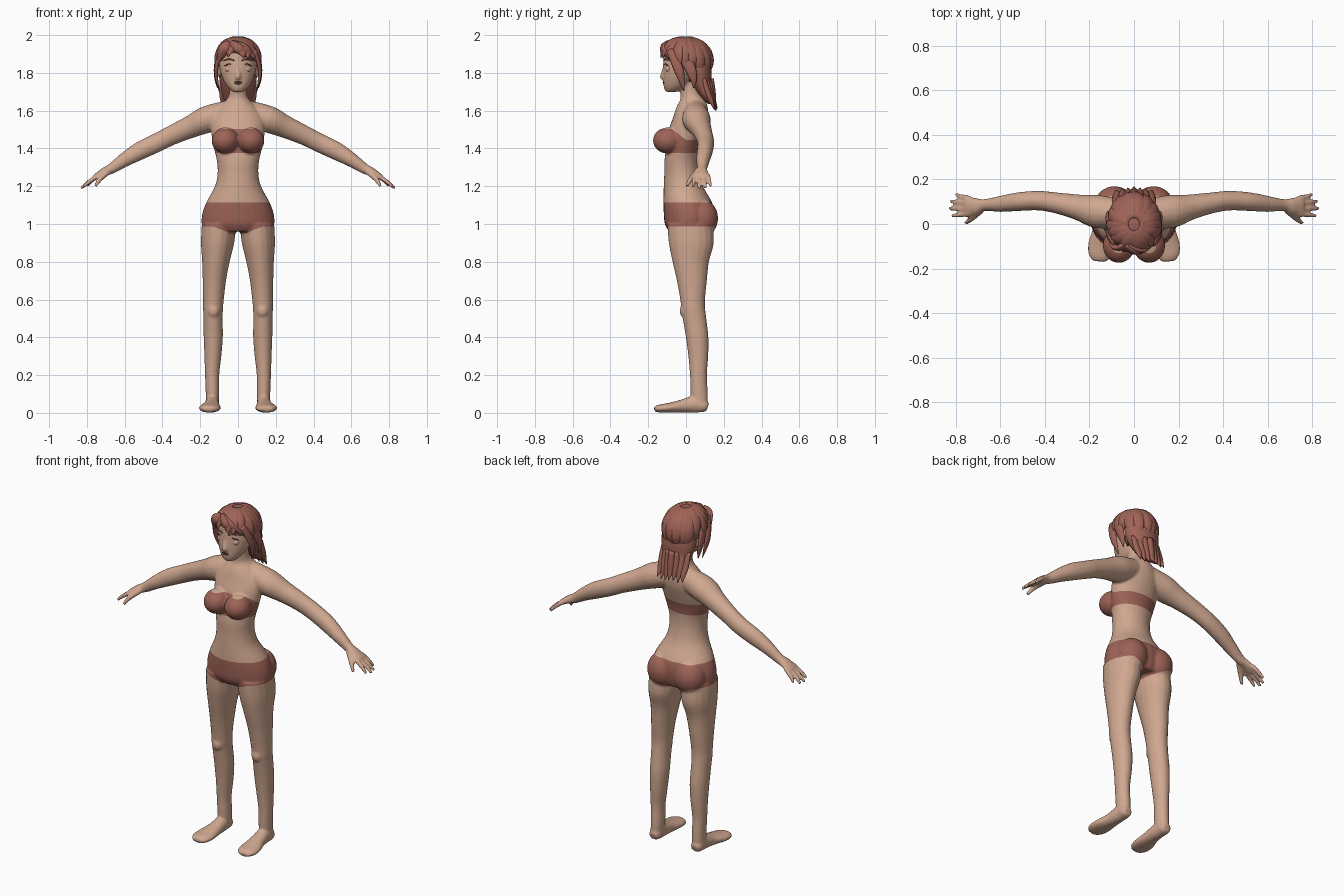
import bpy, bmesh, math, random
from mathutils import Vector, Matrix
random.seed(4)


def material(name, rgb):
    m = bpy.data.materials.new(name)
    m.diffuse_color = (*rgb, 1)
    return m


SKIN = material("skin", (0.63, 0.39, 0.28))
HAIR = material("auburn hair", (0.35, 0.125, 0.095))
FABRIC = material("rust fabric", (0.34, 0.125, 0.095))
DARK = material("dark line", (0.07, 0.03, 0.025))


def tube(bm, secs, ref=(1, 0, 0), flat=False, steps=4, n=18, mirror=False):
    """Smooth loft through sections (x, y, z, width radius, other radius)."""
    S = [Vector(s) for s in secs]
    path = []
    for i in range(len(S) - 1):
        a, b = S[max(i - 1, 0)], S[i]
        c, d = S[i + 1], S[min(i + 2, len(S) - 1)]
        for k in range(steps):
            t = k / steps
            path.append(b + (c - a) * (t / 2) + (a * 2 - b * 5 + c * 4 - d) * (t * t / 2)
                        + (b * 3 - a - c * 3 + d) * (t ** 3 / 2))
    path.append(S[-1])
    for sx in (1, -1) if mirror else (1,):
        rings = []
        for i, p in enumerate(path):
            q0, q1 = path[max(i - 1, 0)], path[min(i + 1, len(path) - 1)]
            t = Vector((0, 0, 1)) if flat else Vector(q1[:3]) - Vector(q0[:3])
            t.normalize()
            u = Vector(ref) - t * t.dot(Vector(ref))
            u.normalize()
            v = t.cross(u)
            ring = []
            for k in range(n):
                a = 2 * math.pi * k / n
                co = Vector(p[:3]) + u * (p[3] * math.cos(a)) + v * (p[4] * math.sin(a))
                ring.append(bm.verts.new((co.x * sx, co.y, co.z)))
            rings.append(ring)
        for r, s in zip(rings, rings[1:]):
            for k in range(n):
                bm.faces.new((r[k], r[(k + 1) % n], s[(k + 1) % n], s[k]))
        bm.faces.new(rings[0])
        bm.faces.new(rings[-1])


def ball(bm, c, r, mirror=False):
    for sx in (1, -1) if mirror else (1,):
        mat = Matrix.Translation((c[0] * sx, c[1], c[2])) @ Matrix.Diagonal((*r, 1))
        bmesh.ops.create_uvsphere(bm, u_segments=24, v_segments=16, radius=1, matrix=mat)


def finish(bm, name, *mats):
    bmesh.ops.recalc_face_normals(bm, faces=bm.faces)
    for f in bm.faces:
        f.smooth = True
    me = bpy.data.meshes.new(name)
    bm.to_mesh(me)
    bm.free()
    for m in mats:
        me.materials.append(m)
    ob = bpy.data.objects.new(name, me)
    bpy.context.collection.objects.link(ob)
    return ob


# ---------- body masses, fused into one skin ----------
bm = bmesh.new()
# torso and neck: z, half width, front y, back y
torso = [(.96, .165, -.09, .13), (1.0, .192, -.112, .145), (1.06, .188, -.118, .15),
         (1.12, .165, -.12, .135), (1.2, .122, -.118, .09), (1.27, .108, -.115, .07),
         (1.34, .113, -.114, .065), (1.42, .132, -.1, .075), (1.5, .143, -.09, .1),
         (1.56, .14, -.07, .115), (1.62, .1, -.05, .115), (1.66, .06, -.03, .098),
         (1.7, .046, -.03, .07), (1.78, .046, -.03, .07)]
tube(bm, [(0, (f + b) / 2, z, w, (b - f) / 2) for z, w, f, b in torso], flat=True, n=28)
ball(bm, (.068, -.097, 1.442), (.072, .078, .069), True)
ball(bm, (.088, .085, 1.03), (.09, .085, .1), True)
# legs
tube(bm, [(.1, .02, 1.0, .092, .12), (.108, .028, .9, .088, .12), (.117, .025, .8, .073, .097),
          (.125, .031, .7, .062, .08), (.13, .035, .6, .055, .066), (.132, .038, .55, .053, .064),
          (.132, .045, .5, .051, .063), (.131, .059, .4, .051, .06), (.133, .065, .3, .045, .053),
          (.137, .066, .2, .038, .045), (.135, .07, .1, .036, .046), (.137, .075, .03, .034, .04)],
     flat=True, mirror=True)
ball(bm, (.13, .0, .54), (.034, .034, .04), True)
# feet
tube(bm, [(.137, .115, .03, .024, .022), (.137, .095, .036, .034, .034), (.137, .05, .046, .037, .046),
          (.14, -.02, .036, .044, .035), (.148, -.09, .027, .058, .026), (.152, -.14, .023, .053, .021),
          (.154, -.168, .02, .03, .013)], mirror=True)
# arms and palms
tube(bm, [(.05, .05, 1.59, .06, .065), (.16, .055, 1.555, .075, .072), (.25, .075, 1.515, .058, .06),
          (.35, .095, 1.47, .047, .052), (.43, .105, 1.43, .044, .05), (.52, .1, 1.387, .042, .048),
          (.6, .09, 1.34, .036, .038), (.67, .085, 1.293, .027, .028), (.71, .08, 1.275, .038, .022),
          (.758, .08, 1.247, .045, .015)], ref=(0, 1, 0), mirror=True)
# fingers and thumb
for y0, y1, x1, z1 in ((.115, .132, .8, 1.2), (.092, .103, .825, 1.19),
                       (.068, .07, .832, 1.187), (.046, .035, .82, 1.195)):
    tube(bm, [(.735, y0, 1.26, .013, .013), ((.75 + x1) / 2, (y0 + y1) / 2, (1.258 + z1) / 2, .0115, .012),
              (x1, y1, z1, .008, .008)], ref=(0, 1, 0), n=10, mirror=True)
tube(bm, [(.69, .06, 1.275, .017, .017), (.73, .025, 1.238, .014, .014), (.755, .003, 1.2, .009, .009)],
     ref=(0, 1, 0), n=10, mirror=True)
# head, nose and ears
tube(bm, [(0, -.078, 1.7, .028, .03), (0, -.058, 1.725, .056, .06), (0, -.037, 1.77, .082, .084),
          (0, -.015, 1.82, .097, .107), (0, 0, 1.87, .1, .12), (0, 0, 1.92, .09, .115),
          (0, 0, 1.96, .06, .08)], flat=True, n=28)
tube(bm, [(0, -.113, 1.83, .009, .01), (0, -.122, 1.795, .011, .012), (0, -.126, 1.777, .014, .013),
          (0, -.115, 1.768, .01, .008)], n=12)
ball(bm, (.1, .03, 1.81), (.012, .024, .035), True)
raw = finish(bm, "body_masses", SKIN)
rm = raw.modifiers.new("fuse", 'REMESH')
rm.mode, rm.voxel_size = 'VOXEL', .0068
sm = raw.modifiers.new("soften", 'SMOOTH')
sm.factor, sm.iterations = .5, 5
dg = bpy.context.evaluated_depsgraph_get()
bm = bmesh.new()
bm.from_mesh(bpy.data.meshes.new_from_object(raw.evaluated_get(dg)))
bpy.data.objects.remove(raw)


# ---------- garments: cut the skin along the hems, then colour ----------
def cut(co, no):
    bmesh.ops.bisect_plane(bm, geom=bm.verts[:] + bm.edges[:] + bm.faces[:],
                           plane_co=co, plane_no=no, dist=1e-5)


for z in (1.375, 1.445, 1.503, 1.115, .988):
    cut((0, 0, z), (0, 0, 1))
cut((0, -.075, 1.503), (0, .058, .075))
for s in (1, -1):
    cut((0, 0, .935), (-.4 * s, 0, 1))
for f in bm.faces:
    x, y, z = f.calc_center_median()
    x = abs(x)
    band_top = min(1.503, max(1.445, 1.503 - (y + .075) * .058 / .075))
    band = 1.375 < z < band_top and x < .158 + max(0, -y) * .1
    shorts = min(.988, .935 + .4 * x) < z < 1.115
    f.material_index = 1 if band or shorts else 0
finish(bm, "body", SKIN, FABRIC)

# ---------- face details ----------
bm = bmesh.new()
ball(bm, (.045, -.089, 1.822), (.025, .021, .022), True)
finish(bm, "eyes", SKIN)
bm = bmesh.new()
tube(bm, [(.02, -.108, 1.836, .002, .002), (.045, -.11, 1.847, .003, .003), (.072, -.094, 1.838, .002, .002)],
     ref=(0, 0, 1), n=8, mirror=True)
finish(bm, "eyelashes", DARK)
bm = bmesh.new()
tube(bm, [(.018, -.117, 1.865, .003, .004), (.048, -.111, 1.873, .004, .004), (.078, -.083, 1.864, .002, .003)],
     ref=(0, 0, 1), n=8, mirror=True)
ball(bm, (0, -.117, 1.744), (.02, .006, .005))
finish(bm, "brows_and_lips", HAIR)
bm = bmesh.new()
ball(bm, (0, -.119, 1.751), (.022, .005, .0035))
finish(bm, "mouth_line", DARK)

# ---------- hair ----------
C, R = Vector((0, -.002, 1.86)), Vector((.114, .134, .128))


def on_scalp(az, el, k=1.0):
    d = Vector((math.cos(el) * math.cos(az), math.cos(el) * math.sin(az), math.sin(el)))
    return C + Vector((d.x * R.x, d.y * R.y, d.z * R.z)) * k


# scalp cap, open over the face
bm = bmesh.new()
ball(bm, C, R)
gone = []
for f in bm.faces:
    c = f.calc_center_median()
    if c.z < (1.905 if c.y < -.05 else 1.83 if c.y < .03 else 1.75):
        gone.append(f)
bmesh.ops.delete(bm, geom=gone, context='FACES')
cap = finish(bm, "hair_cap", HAIR)
cap.modifiers.new("thickness", 'SOLIDIFY').thickness = .012

# locks running over the crown to the hairline
bm = bmesh.new()
for i in range(18):
    az = 2 * math.pi * (i + .5) / 18
    front = -math.sin(az)
    end = .12 if front > .5 else (-.3 if front > -.3 else -.7)
    end += random.uniform(-.12, .12)
    twist = random.uniform(.1, .35) * (1 if math.cos(az) > -.3 else -1)
    secs = []
    for k in range(5):
        t = k / 4
        p = on_scalp(az + twist * t, 1.35 + (end - 1.35) * t, 1.0 + .03 * t)
        secs.append((*p, (.018, .032, .034, .026, .003)[k], (.008, .012, .013, .01, .002)[k]))
    tube(bm, secs, ref=(-math.sin(az), math.cos(az), 0), n=8, steps=3)
# side locks framing the face
tube(bm, [(.085, -.085, 1.92, .014, .02), (.108, -.055, 1.86, .012, .026), (.116, -.03, 1.79, .01, .022),
          (.1, -.012, 1.705, .002, .003)], n=8, mirror=True)
tube(bm, [(.1, -.02, 1.9, .014, .03), (.118, .02, 1.83, .01, .03), (.116, .04, 1.765, .008, .018),
          (.108, .04, 1.72, .002, .002)], n=8, mirror=True)
# swept fringe
for x0, x1, z1 in ((-.04, .06, 1.875), (-.03, .1, 1.86), (-.05, -.09, 1.865), (-.045, -.112, 1.84)):
    xm = (x0 + x1) / 2
    tube(bm, [(x0, -.095, 1.955, .01, .02), (xm, -.13 + abs(xm) * .3, 1.925, .012, .026),
              (x1, -.125 + abs(x1) * .55, z1, .002, .003)], ref=(0, 1, 0), n=8)
finish(bm, "hair_locks", HAIR)

# back hair falling to the shoulders, with pointed tips
bm = bmesh.new()
tube(bm, [(0, .04, 1.88, .105, .088), (0, .065, 1.8, .104, .07), (0, .085, 1.73, .09, .05),
          (0, .115, 1.67, .08, .034), (0, .135, 1.635, .066, .018)], flat=True, n=24)
for i in range(7):
    x = (i - 3) * .025
    y = .014 * abs(i - 3) / 3
    tube(bm, [(x * 1.05, .135 - y * 3, 1.77, .018, .012), (x * 1.05, .142 - y * 2, 1.7, .021, .015),
              (x, .148 - y, 1.65, .018, .012), (x * 1.1, .166 - y, 1.59 + random.uniform(0, .025), .002, .002)],
         n=8, steps=3)
finish(bm, "hair_back", HAIR)
